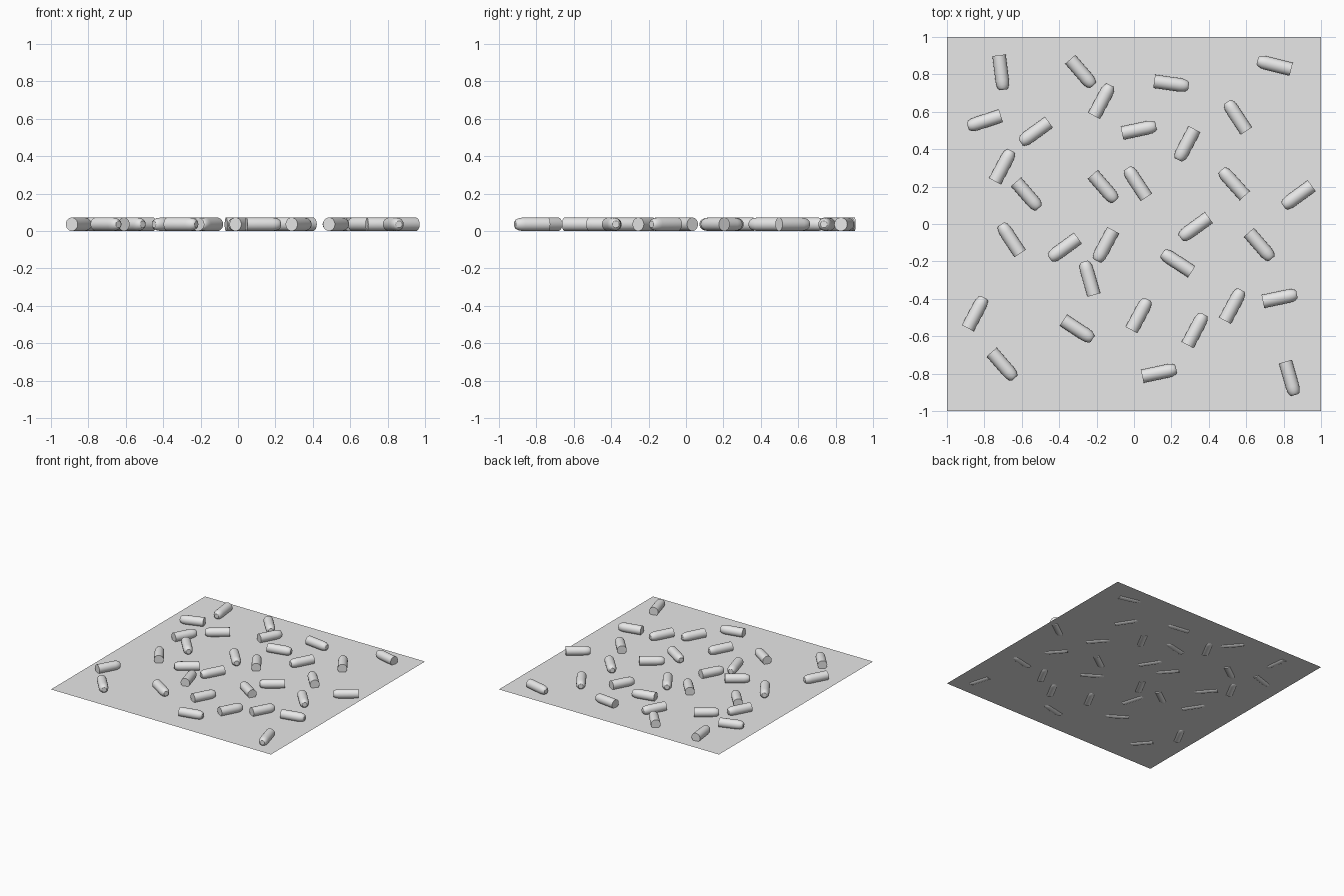
import bpy, math

cube = bpy.data.objects.get("Cube")
if cube:
    bpy.data.objects.remove(cube, do_unlink=True)

grey = bpy.data.materials.new("light_grey")
grey.use_nodes = True
grey.diffuse_color = (0.8, 0.8, 0.8, 1)
grey.node_tree.nodes["Principled BSDF"].inputs["Base Color"].default_value = (0.8, 0.8, 0.8, 1)

SHEET_Z = 0.009
RADIUS = 0.036
SIDES = 24

# Flat sheet
bpy.ops.mesh.primitive_plane_add(size=2, location=(0, 0, SHEET_Z))
sheet = bpy.context.object
sheet.name = "ground_sheet"
sheet.data.materials.append(grey)

# Pellet: flat at the back, rounded to a blunt nose; (position along axis, radius)
PROFILE = [(-0.093, RADIUS), (0.045, RADIUS), (0.066, 0.034),
           (0.081, 0.029), (0.089, 0.024), (0.093, 0.018)]
verts, faces = [], []
for along, r in PROFILE:
    for i in range(SIDES):
        a = math.tau * i / SIDES
        verts.append((along, r * math.cos(a), r * math.sin(a)))
for ring in range(len(PROFILE) - 1):
    for i in range(SIDES):
        j = (i + 1) % SIDES
        b, t = ring * SIDES, (ring + 1) * SIDES
        faces.append((b + i, b + j, t + j, t + i)[::-1])
faces.append(tuple(range(SIDES))[::-1])
faces.append(tuple(range((len(PROFILE) - 1) * SIDES, len(PROFILE) * SIDES)))
pellet = bpy.data.meshes.new("pellet")
pellet.from_pydata(verts, [], faces)
pellet.materials.append(grey)

# Scattered pellets grouped by nose heading in degrees
SCATTER = {
    -83: [(-.71, .81)],
    -74: [(.835, -.825)],
    -49: [(-.28, .81), (-.57, .155), (-.16, .195), (.675, -.115), (-.7, -.755)],
    -33: [(-.3, -.565)],
    -8: [(.2, .75)],
    12: [(.027, .505), (.78, -.395), (.135, -.795)],
    62: [(-.17, .66), (-.7, .31), (-.845, -.475), (.03, -.485), (.33, -.565), (.53, -.435)],
    106: [(-.24, -.29)],
    123: [(.015, .22), (.55, .575), (-.66, -.08)],
    132: [(.53, .22)],
    147: [(.23, -.205)],
    166: [(.75, .85)],
    198: [(-.8, .55)],
    216: [(-.53, .49), (.875, .15), (-.375, -.13), (.325, -.02)],
    242: [(.28, .425), (-.155, -.115)],
}
bpy.ops.object.select_all(action='DESELECT')
for heading, spots in SCATTER.items():
    for x, y in spots:
        obj = bpy.data.objects.new("pellet", pellet)
        bpy.context.collection.objects.link(obj)
        obj.location = (x, y, RADIUS)
        obj.rotation_euler.z = math.radians(heading)
        last = obj

last.select_set(True)
bpy.context.view_layer.objects.active = last
bpy.ops.object.shade_smooth_by_angle(angle=math.radians(35))
